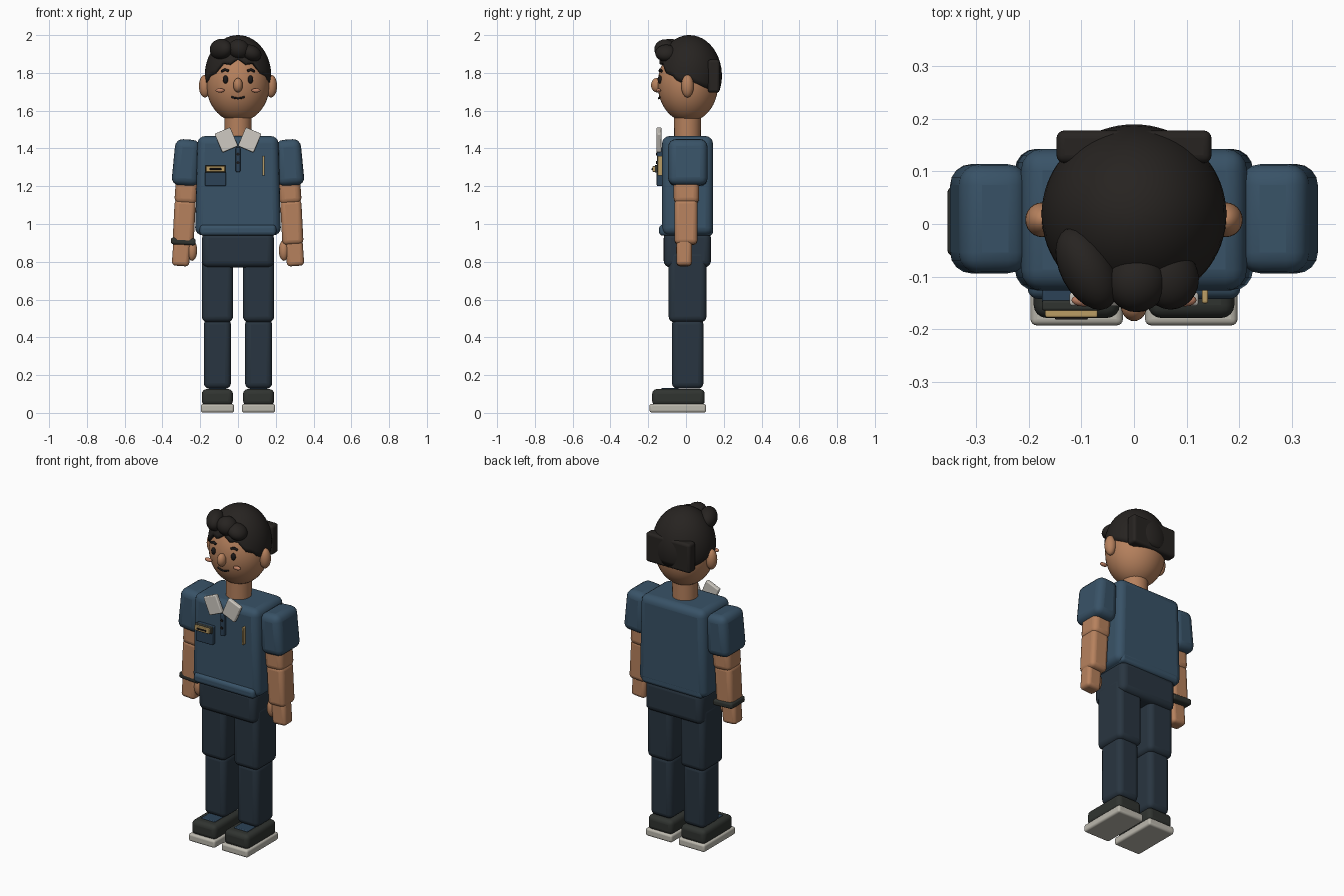
import bpy, bmesh
from math import sin, cos, pi, radians
from mathutils import Matrix, Euler

if "Cube" in bpy.data.objects:
    bpy.data.objects.remove(bpy.data.objects["Cube"])


def mat(name, r, g, b):
    m = bpy.data.materials.new(name)
    m.diffuse_color = (r, g, b, 1)
    m.use_nodes = True
    m.node_tree.nodes["Principled BSDF"].inputs["Base Color"].default_value = m.diffuse_color
    return m


SKIN = mat("skin", .47, .22, .11)
BLUSH = mat("blush", .52, .22, .13)
HAIR = mat("hair", .02, .017, .015)
SHIRT = mat("shirt", .04, .085, .135)
NAVY = mat("navy", .025, .055, .095)
PANTS = mat("trousers", .022, .036, .052)
WHITE = mat("collar_white", .62, .59, .54)
SOLE = mat("sole_grey", .5, .48, .42)
DARK = mat("dark", .03, .034, .03)
INK = mat("ink", .012, .01, .01)
GOLD = mat("gold", .5, .34, .13)


def finish(name, bm, m, loc, rot=(0, 0, 0), bevel=0, seg=4):
    me = bpy.data.meshes.new(name)
    bm.to_mesh(me)
    bm.free()
    me.materials.append(m)
    o = bpy.data.objects.new(name, me)
    bpy.context.collection.objects.link(o)
    o.location = loc
    o.rotation_euler = [radians(a) for a in rot]
    if bevel:
        b = o.modifiers.new("round", "BEVEL")
        b.width, b.segments, b.limit_method = bevel, seg, "NONE"
    bpy.context.view_layer.objects.active = o
    for other in bpy.context.selected_objects:
        other.select_set(False)
    o.select_set(True)
    bpy.ops.object.shade_smooth_by_angle(angle=radians(40))
    return o


def box(name, loc, size, m, bevel=.02, rot=(0, 0, 0), taper=1):
    bm = bmesh.new()
    bmesh.ops.create_cube(bm, size=1)
    for v in bm.verts:
        t = taper if v.co.z > 0 else 1
        v.co = (v.co.x * size[0] * t, v.co.y * size[1], v.co.z * size[2])
    return finish(name, bm, m, loc, rot, bevel)


def ball(name, loc, radii, m, rot=(0, 0, 0), n=24):
    bm = bmesh.new()
    bmesh.ops.create_uvsphere(bm, u_segments=n, v_segments=n // 2 + 2, radius=1)
    bmesh.ops.scale(bm, vec=radii, verts=bm.verts)
    return finish(name, bm, m, loc, rot)


def cyl(name, loc, r1, r2, depth, m, rot=(0, 0, 0), n=24, bevel=0):
    bm = bmesh.new()
    bmesh.ops.create_cone(bm, cap_ends=True, segments=n, radius1=r1, radius2=r2, depth=depth)
    return finish(name, bm, m, loc, rot)


def stroke(name, pts, r, m):
    cu = bpy.data.curves.new(name, "CURVE")
    cu.dimensions = "3D"
    cu.bevel_depth, cu.bevel_resolution, cu.use_fill_caps = r, 2, True
    sp = cu.splines.new("POLY")
    sp.points.add(len(pts) - 1)
    for p, c in zip(sp.points, pts):
        p.co = (*c, 1)
    cu.materials.append(m)
    o = bpy.data.objects.new(name, cu)
    bpy.context.collection.objects.link(o)


# Head, neck and jaw
ball("head", (0, .01, 1.74), (.168, .16, .2), SKIN, n=40)
cyl("neck", (0, .008, 1.5), .07, .072, .16, SKIN)
ball("nose", (0, -.155, 1.735), (.025, .03, .038), SKIN)

# Hair cap: ellipsoid shell with a jagged hairline, lower at the sides and back
bm = bmesh.new()
N, R = 72, 14
rings = []
for j in range(1, R + 1):
    ring = []
    for i in range(N):
        a = 2 * pi * i / N
        f = -sin(a)                                   # 1 at the front, -1 at the back
        low = 1.865 - .105 * min(1, (1 - f) / .55) if f > 0.3 else 1.76
        if f < 0:
            low = 1.76 - .05 * min(1, -f * 1.5)
        low += .012 * (abs(i % 6 - 3) / 1.5 - 1) if f > .1 else 0
        c = (low - 1.785) / .215
        tmax = pi / 2 - c * (1 + .16 * c * c)
        t = tmax * j / R
        ring.append(bm.verts.new((.176 * sin(t) * cos(a), .172 * sin(t) * sin(a), .215 * cos(t))))
    rings.append(ring)
top = bm.verts.new((0, 0, .215))
for i in range(N):
    k = (i + 1) % N
    bm.faces.new((top, rings[0][i], rings[0][k]))
    for p, q in zip(rings, rings[1:]):
        bm.faces.new((p[i], q[i], q[k], p[k]))
cap = finish("hair_cap", bm, HAIR, (0, .018, 1.785))
sol = cap.modifiers.new("thickness", "SOLIDIFY")
sol.thickness, sol.offset = .018, -1

# Hair tufts and back block
ball("hair_tuft_left", (-.09, -.085, 1.925), (.05, .085, .055), HAIR, (0, 10, 28))
ball("hair_tuft_middle", (.005, -.11, 1.925), (.058, .058, .052), HAIR, (0, 20, 0))
ball("hair_tuft_right", (.07, -.105, 1.905), (.056, .058, .042), HAIR, (0, 25, 0))
box("hair_back", (0, .147, 1.783), (.295, .062, .175), HAIR, .015)

# Ears and face details on both sides
for s, side in ((-1, "left"), (1, "right")):
    ball("ear_" + side, (s * .175, .008, 1.73), (.032, .033, .06), SKIN)
    ball("eye_" + side, (s * .066, -.138, 1.765), (.014, .012, .021), INK, n=16)
    ball("cheek_" + side, (s * .095, -.145, 1.707), (.024, .012, .011), BLUSH, n=16)
    stroke("brow_" + side, [(s * .05, -.139, 1.81), (s * .068, -.136, 1.817), (s * .088, -.13, 1.808)], .007, INK)
stroke("mouth", [(x, -.144 + abs(x) * .15, 1.665 + 7 * x * x) for x in (-.036, -.02, 0, .02, .036)], .005, INK)

# Torso, hem and hips
box("torso", (0, .008, 1.203), (.455, .27, .525), SHIRT, .04, taper=.94)
box("shirt_hem", (0, .0, .967), (.405, .285, .058), SHIRT, .02)
box("hips", (0, .007, .865), (.38, .25, .19), PANTS, .035)

for s, side in ((-1, "left"), (1, "right")):
    # Arms
    tilt = (0, -s * 4, 0)
    box("sleeve_" + side, (s * .273, .01, 1.325), (.145, .208, .245), SHIRT, .04, tilt, .9)
    box("upper_arm_" + side, (s * .272, .002, 1.2), (.118, .134, .19), SKIN, .03, tilt)
    box("forearm_" + side, (s * .285, .0, 1.01), (.112, .122, .24), SKIN, .025, (0, -s * 3, 0))
    box("hand_" + side, (s * .3, -.01, .85), (.092, .082, .145), SKIN, .02, (0, -s * 4, 0))
    ball("thumb_" + side, (s * .243, -.025, .86), (.027, .028, .055), SKIN, n=16)
    # Legs
    box("thigh_" + side, (s * .109, .008, .67), (.165, .2, .38), PANTS, .03)
    box("shin_" + side, (s * .109, .009, .313), (.143, .167, .37), PANTS, .03)
    # Shoes
    box("shoe_" + side, (s * .109, -.04, .082), (.164, .278, .088), DARK, .025)
    box("shoe_sole_" + side, (s * .109, -.043, .025), (.176, .3, .046), SOLE, .012)
    box("shoe_tongue_" + side, (s * .109, -.085, .124), (.09, .09, .016), NAVY, .005)
    # Collar flaps
    box("collar_" + side, (s * .062, -.143, 1.445), (.09, .026, .108), WHITE, .006, (0, s * 23, 0))

# Wristband
box("wristband", (-.29, .005, .908), (.13, .132, .036), DARK, .012, (0, 3, 0))

# Placket and buttons
box("placket", (0, -.14, 1.34), (.024, .028, .13), NAVY, .005)
for z in (1.37, 1.325):
    cyl("button", (0, -.155, z), .008, .008, .008, INK, (90, 0, 0), 12)

# Chest pocket with badge, and pen
box("pocket", (-.119, -.138, 1.255), (.112, .034, .108), NAVY, .006)
box("pocket_flap", (-.119, -.155, 1.292), (.112, .02, .04), DARK, .005)
box("badge", (-.119, -.168, 1.291), (.1, .02, .03), GOLD, .004)
box("badge_line", (-.119, -.179, 1.291), (.062, .006, .009), INK, .002)
box("pen", (.135, -.138, 1.308), (.012, .026, .105), GOLD, .004)
